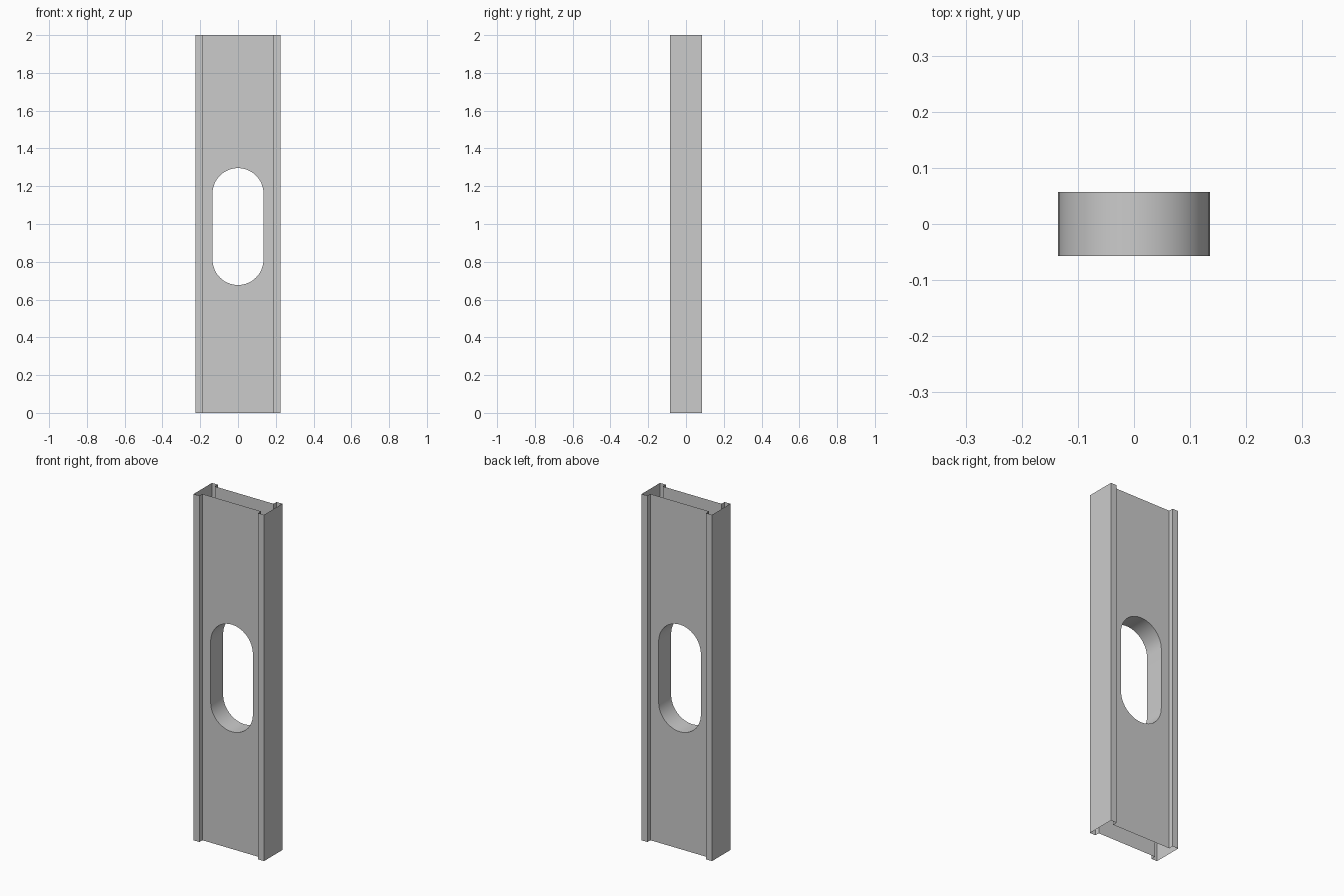
import bpy, math

if "Cube" in bpy.data.objects:
    bpy.data.objects.remove(bpy.data.objects["Cube"])

HEIGHT = 2.0
X_IN, X_OUT = 0.188, 0.225      # inner and outer edge of the side rails
Y_PANEL, Y_RAIL = 0.057, 0.084  # half depth of panels and rails
SLOT_R, SLOT_LOW, SLOT_HIGH = 0.135, 0.812, 1.161


def make_part(name, verts, faces, mirror=(True, False, False), smooth=False):
    """Half of a part, completed with a mirror modifier."""
    mesh = bpy.data.meshes.new(name)
    mesh.from_pydata(verts, [], faces)
    obj = bpy.data.objects.new(name, mesh)
    bpy.context.collection.objects.link(obj)
    mod = obj.modifiers.new("mirror", 'MIRROR')
    mod.use_axis = mirror
    mod.merge_threshold = 0.0005
    if smooth:
        bpy.context.view_layer.objects.active = obj
        obj.select_set(True)
        bpy.ops.object.shade_smooth_by_angle(angle=math.radians(30))
        obj.select_set(False)
    return obj


def sweep(path, a, b, place):
    """Quad strip joining two copies of a 2D path."""
    n = len(path)
    verts = [place(p, a) for p in path] + [place(p, b) for p in path]
    faces = [(i, i + 1, n + i + 1, n + i) for i in range(n - 1)]
    return verts, faces


# right half of the slot outline, from its top to its bottom
STEPS = 12
angles = [math.pi / 2 * i / STEPS for i in range(STEPS + 1)]
slot = [(SLOT_R * math.sin(t), SLOT_HIGH + SLOT_R * math.cos(t)) for t in angles]
slot += [(x, SLOT_LOW + SLOT_HIGH - z) for x, z in reversed(slot)]

# open, thin-walled side rails
rail = [(X_IN, -Y_PANEL), (X_IN, -Y_RAIL), (X_OUT, -Y_RAIL),
        (X_OUT, Y_RAIL), (X_IN, Y_RAIL), (X_IN, Y_PANEL)]
make_part("side_rails", *sweep(rail, 0, HEIGHT, lambda p, z: (p[0], p[1], z)))

# front and back panels with the slot left out
outline = [(0, 0), (X_IN, 0), (X_IN, HEIGHT), (0, HEIGHT)] + slot
make_part("front_and_back_panels", [(x, -Y_PANEL, z) for x, z in outline],
          [tuple(range(len(outline)))], mirror=(True, True, False))

# tunnel wall through the slot
make_part("slot_lining",
          *sweep(slot, Y_PANEL, -Y_PANEL, lambda p, y: (p[0], y, p[1])),
          smooth=True)
